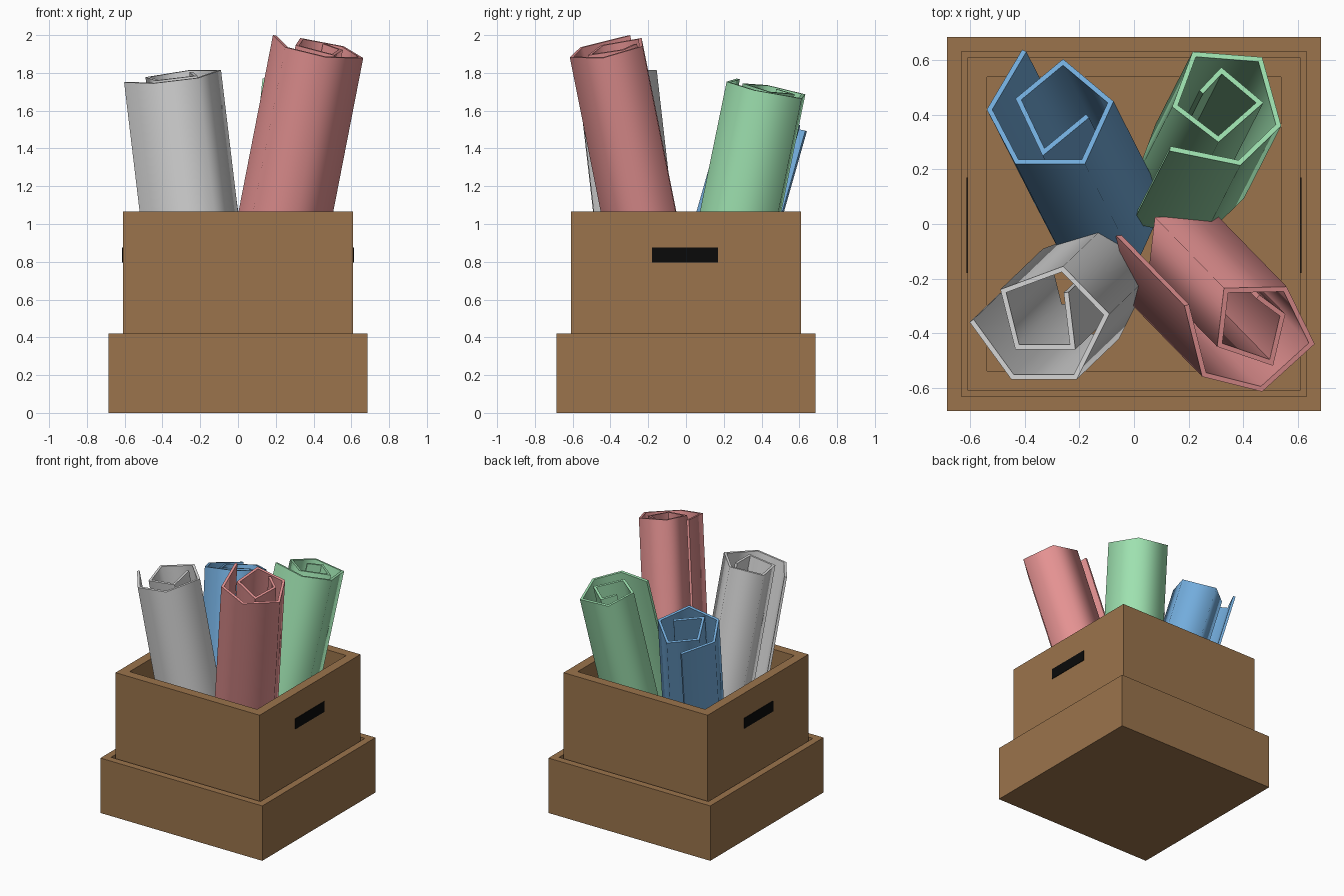
import bpy, bmesh
from mathutils import Vector

if "Cube" in bpy.data.objects:
    bpy.data.objects.remove(bpy.data.objects["Cube"])


def material(name, rgb):
    m = bpy.data.materials.new(name)
    m.diffuse_color = (*rgb, 1)
    m.use_nodes = True
    m.node_tree.nodes["Principled BSDF"].inputs["Base Color"].default_value = m.diffuse_color
    return m


brown = material("cardboard brown", (0.328, 0.174, 0.072))
black = material("handle black", (0.003, 0.003, 0.003))
red = material("red paper", (0.776, 0.287, 0.287))
green = material("green paper", (0.352, 0.776, 0.445))
blue = material("blue paper", (0.170, 0.413, 0.716))
white = material("white paper", (0.730, 0.730, 0.730))


def add_object(name, bm, mat):
    bmesh.ops.recalc_face_normals(bm, faces=bm.faces)
    me = bpy.data.meshes.new(name)
    bm.to_mesh(me)
    bm.free()
    me.materials.append(mat)
    ob = bpy.data.objects.new(name, me)
    bpy.context.collection.objects.link(ob)
    return ob


def cuboid(name, centre, size, mat):
    bm = bmesh.new()
    bmesh.ops.create_cube(bm, size=1)
    bmesh.ops.scale(bm, vec=size, verts=bm.verts)
    bmesh.ops.translate(bm, vec=centre, verts=bm.verts)
    return add_object(name, bm, mat)


def open_box(name, half, z0, z1, wall, floor):
    """Square open-topped box: cube with the top inset and pushed down."""
    bm = bmesh.new()
    bmesh.ops.create_cube(bm, size=1)
    bmesh.ops.scale(bm, vec=(2 * half, 2 * half, z1 - z0), verts=bm.verts)
    bmesh.ops.translate(bm, vec=(0, 0, (z0 + z1) / 2), verts=bm.verts)
    top = max(bm.faces, key=lambda f: f.calc_center_median().z)
    bmesh.ops.inset_region(bm, faces=[top], thickness=wall)
    ext = bmesh.ops.extrude_face_region(bm, geom=[top])
    verts = [v for v in ext["geom"] if isinstance(v, bmesh.types.BMVert)]
    bmesh.ops.translate(bm, vec=(0, 0, floor - z1), verts=verts)
    if top.is_valid:
        bmesh.ops.delete(bm, geom=[top], context='FACES_ONLY')
    return add_object(name, bm, brown)


def paper_roll(name, mat, spiral, tip_z, lean, drop=1.3):
    """Sheet rolled in a coarse spiral (rim seen from above), leaning outward."""
    lx, ly = lean
    x0, y0 = spiral[0]
    axis = Vector((lx, ly, 1))
    bm = bmesh.new()
    top = [bm.verts.new((x, y, tip_z - lx * (x - x0) - ly * (y - y0)))
           for x, y in spiral]
    low = [bm.verts.new(v.co - axis * drop) for v in top]
    for i in range(len(spiral) - 1):
        bm.faces.new((low[i], low[i + 1], top[i + 1], top[i]))
    me = bpy.data.meshes.new(name)
    bm.to_mesh(me)
    bm.free()
    me.materials.append(mat)
    ob = bpy.data.objects.new(name, me)
    bpy.context.collection.objects.link(ob)
    # paper thickness grows toward the inside of the roll
    mod = ob.modifiers.new("thickness", 'SOLIDIFY')
    mod.thickness = 0.018
    mod.offset = -1
    mod.use_even_offset = True
    bpy.ops.object.select_all(action='DESELECT')
    ob.select_set(True)
    bpy.context.view_layer.objects.active = ob
    bpy.ops.object.modifier_apply(modifier=mod.name)
    bpy.ops.object.shade_smooth_by_angle(angle=1.5)
    return ob


# upturned lid with the box standing inside it
open_box("lid_tray", 0.685, 0.0, 0.42, 0.075, 0.06)
open_box("box", 0.61, 0.06, 1.065, 0.10, 0.14)

# handle slots on both sides
for side, sx in (("left", -1), ("right", 1)):
    cuboid(side + "_handle_slot", (sx * 0.61, -0.005, 0.835),
           (0.008, 0.35, 0.08), black)

# four rolls of paper, each spiral runs from the outer flap to the inner end
paper_roll("red_roll", red,
           [(0.185, -0.30), (0.25, -0.56), (0.47, -0.615), (0.663, -0.44),
            (0.56, -0.23), (0.33, -0.235), (0.305, -0.45), (0.51, -0.52),
            (0.555, -0.33), (0.46, -0.26)], 2.0, (0.195, -0.2))
paper_roll("green_roll", green,
           [(0.13, 0.268), (0.39, 0.215), (0.54, 0.36), (0.47, 0.612),
            (0.215, 0.632), (0.14, 0.43), (0.31, 0.30), (0.475, 0.445),
            (0.32, 0.575), (0.24, 0.49)], 1.77, (0.105, 0.205))
paper_roll("blue_roll", blue,
           [(-0.41, 0.64), (-0.54, 0.42), (-0.435, 0.22), (-0.18, 0.22),
            (-0.075, 0.45), (-0.26, 0.605), (-0.435, 0.46), (-0.335, 0.25),
            (-0.165, 0.39)], 1.49, (-0.145, 0.285))
paper_roll("white_roll", white,
           [(-0.603, -0.36), (-0.45, -0.57), (-0.21, -0.57), (-0.09, -0.33),
            (-0.26, -0.155), (-0.49, -0.24), (-0.435, -0.46), (-0.215, -0.46),
            (-0.24, -0.25)], 1.75, (-0.12, -0.115))
